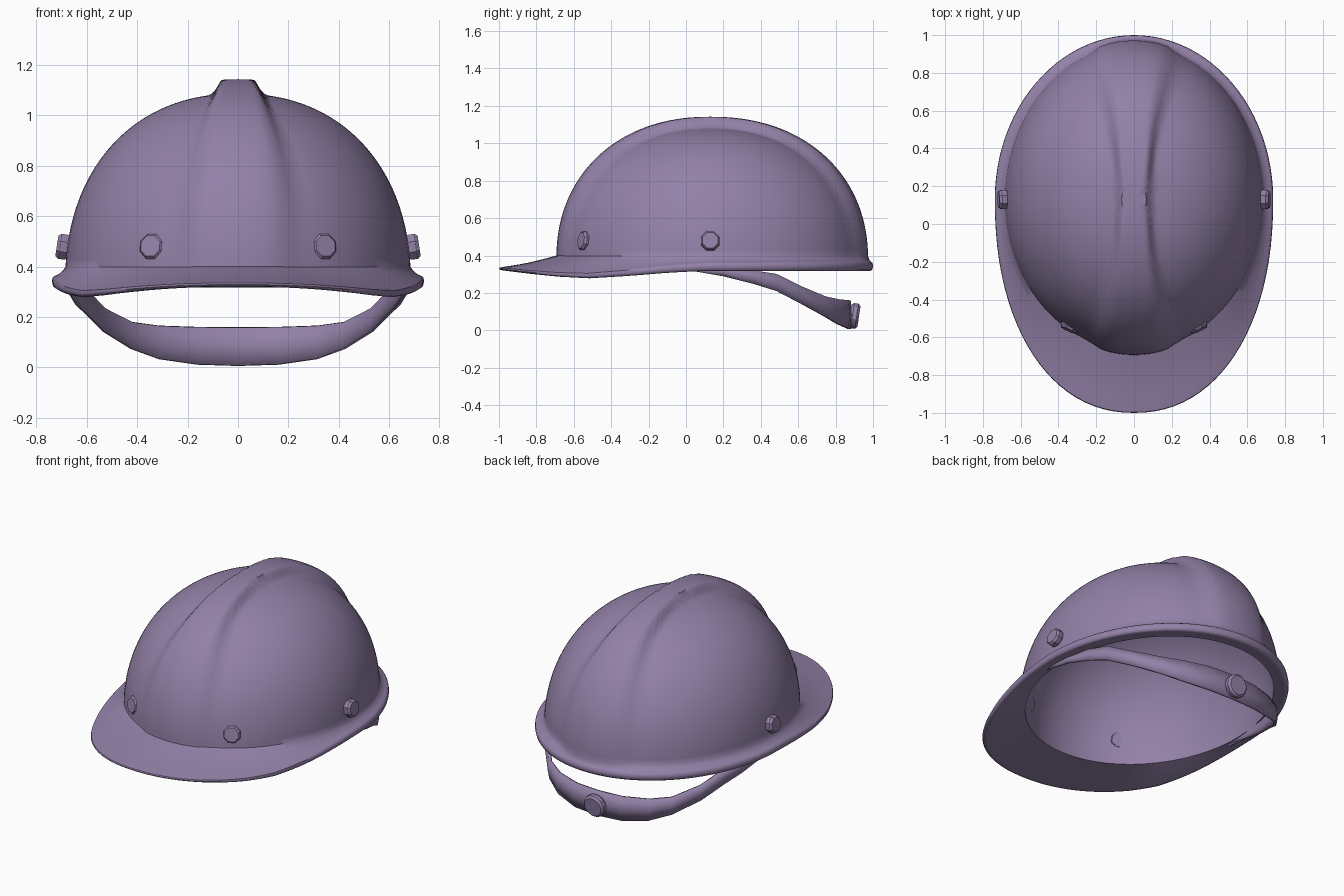
import bpy, bmesh, math
from mathutils import Vector

if "Cube" in bpy.data.objects:
    bpy.data.objects.remove(bpy.data.objects["Cube"])

CY = 0.13            # y of the crown centre
COLS, ROWS = 96, 40

mat = bpy.data.materials.new("purple_plastic")
mat.diffuse_color = (0.29, 0.22, 0.39, 1)
mat.use_nodes = True
mat.node_tree.nodes["Principled BSDF"].inputs["Base Color"].default_value = mat.diffuse_color

def finish(name, bm, angle=40):
    bmesh.ops.recalc_face_normals(bm, faces=bm.faces)
    me = bpy.data.meshes.new(name)
    bm.to_mesh(me)
    bm.free()
    ob = bpy.data.objects.new(name, me)
    bpy.context.collection.objects.link(ob)
    me.materials.append(mat)
    bpy.ops.object.select_all(action='DESELECT')
    ob.select_set(True)
    bpy.context.view_layer.objects.active = ob
    bpy.ops.object.shade_smooth_by_angle(angle=math.radians(angle))
    return ob

def lerp_table(x, table):
    for (x0, v0), (x1, v1) in zip(table, table[1:]):
        if x <= x1:
            f = max(0, (x - x0) / (x1 - x0))
            return v0 + (v1 - v0) * f
    return table[-1][1]

def smoothstep(a, b, x):
    f = min(1, max(0, (x - a) / (b - a)))
    return f * f * (3 - 2 * f)

def spow(v, p):
    return math.copysign(abs(v) ** p, v)

def crown(a, t, inner=False):
    """Point on the crown: a runs around from the front, t from base to top."""
    k, top = (0.955, 0.72) if inner else (1, 0.755)
    s, c = math.sin(a), math.cos(a)
    ry = 0.80 if c > 0 else 0.82
    r, u = max(0, math.cos(t)) ** 0.909 * k, math.sin(t) ** 0.909
    p = Vector((0.685 * r * s, CY - ry * r * c, 0.33 + top * u))
    if not inner:                                   # raised centre ridge
        w = 0.205 - 0.125 * u ** 3
        soft = 0.22 + 0.06 * (1 - u)
        m = 1 - smoothstep(w * (1 - soft), w * (1 + soft), abs(p.x))
        n = Vector((p.x / 0.47, (p.y - CY) / ry ** 2, (p.z - 0.33) / top ** 2)).normalized()
        p += Vector((0, n.y, n.z)) * m * (0.022 + 0.035 * u)
    return p

EDGE = [(-1, 0.32), (-0.85, 0.302), (-0.7, 0.287), (-0.53, 0.278), (-0.3, 0.292),
        (-0.1, 0.308), (0.1, 0.318), (1, 0.316)]

def brim(a, k, h):
    s, c = math.sin(a), math.cos(a)
    e = 0.92 if c > 0 else 1
    ry = 1.13 if c > 0 else 0.87
    x, y = 0.737 * spow(s, e), CY - ry * spow(c, e)
    thick = lerp_table(y, [(-1, 0.018), (-0.5, 0.032), (0.1, 0.045), (1, 0.052)])
    return Vector((x * k, CY + (y - CY) * k, lerp_table(y, EDGE) + thick * h))

# Shell: each column runs from outer top, over the brim, to inner top
bm = bmesh.new()
T0 = 0.07
ts = [T0 + (math.pi / 2 - T0) * i / ROWS for i in range(ROWS)]
cols = []
for j in range(COLS):
    a = 2 * math.pi * j / COLS
    pts = [crown(a, t) for t in reversed(ts)]
    low, lip = pts[-1], brim(a, 0.985, 1)
    pts += [low.lerp(lip, f) - Vector((0, 0, 0.006 * math.sin(math.pi * f))) for f in (0.25, 0.5, 0.75)]
    pts += [lip, brim(a, 0.997, 0.85), brim(a, 1, 0.5), brim(a, 0.995, 0.15), brim(a, 0.98, 0)]
    pts.append(brim(a, 0.965, 0.05))
    inn = crown(a, 0, True)
    inn.z = 0.322
    pts.append(inn)
    pts += [crown(a, t, True) for t in ts[::2]]
    cols.append([bm.verts.new(p) for p in pts])
for j in range(COLS):
    A, B = cols[j], cols[(j + 1) % COLS]
    for i in range(len(A) - 1):
        bm.faces.new((A[i], A[i + 1], B[i + 1], B[i]))
for i, inner in ((0, False), (-1, True)):
    tip = bm.verts.new(crown(0, math.pi / 2, inner))
    for j in range(COLS):
        bm.faces.new((cols[j][i], cols[(j + 1) % COLS][i], tip))
finish("helmet_shell", bm, 50)

# Rear head strap: x, y, upper z, lower z for one half
half = [(0.665, 0.03, 0.336, 0.322), (0.66, 0.2, 0.332, 0.292), (0.635, 0.36, 0.318, 0.25),
        (0.595, 0.48, 0.30, 0.212), (0.53, 0.61, 0.235, 0.145), (0.42, 0.74, 0.18, 0.075),
        (0.31, 0.81, 0.165, 0.034), (0.16, 0.86, 0.16, 0.012), (0, 0.872, 0.159, 0.007)]
path = half + [(-x, y, u, l) for x, y, u, l in reversed(half[:-1])]
bm = bmesh.new()
rows = [(bm.verts.new((x, y, u)), bm.verts.new((x * 1.01, y + 0.008, (u + l) / 2)),
         bm.verts.new((x, y, l))) for x, y, u, l in path]
for A, B in zip(rows, rows[1:]):
    for i in range(2):
        bm.faces.new((A[i], A[i + 1], B[i + 1], B[i]))
strap = finish("head_strap", bm)
sol = strap.modifiers.new("thickness", 'SOLIDIFY')
sol.thickness, sol.offset = 0.018, 0

# Bevelled round buttons: rivets and the strap knob
def button(name, pos, normal, radius, depth, sides):
    q = Vector(normal).to_track_quat('Z', 'Y')
    bm = bmesh.new()
    rings = []
    for r, h in ((0.85, -0.5), (1, -0.2), (1, 0.25), (0.82, 0.5)):
        ring = []
        for i in range(sides):
            a = 2 * math.pi * (i + 0.5) / sides
            v = Vector((r * radius * math.cos(a), r * radius * math.sin(a), h * depth))
            ring.append(bm.verts.new(Vector(pos) + q @ v))
        rings.append(ring)
    for A, B in zip(rings, rings[1:]):
        for i in range(sides):
            k = (i + 1) % sides
            bm.faces.new((A[i], A[k], B[k], B[i]))
    bm.faces.new(rings[0])
    bm.faces.new(rings[-1])
    finish(name, bm, 30)

for side, s in (("right", 1), ("left", -1)):
    button(f"side_rivet_{side}", (s * 0.692, 0.13, 0.478), (s, 0, 0.15), 0.054, 0.052, 8)
    button(f"front_rivet_{side}", (s * 0.337, -0.54, 0.478), (s * 0.42, -0.9, 0.15), 0.054, 0.05, 8)
button("strap_knob", (0, 0.9, 0.077), (0, 1, -0.15), 0.07, 0.05, 12)
